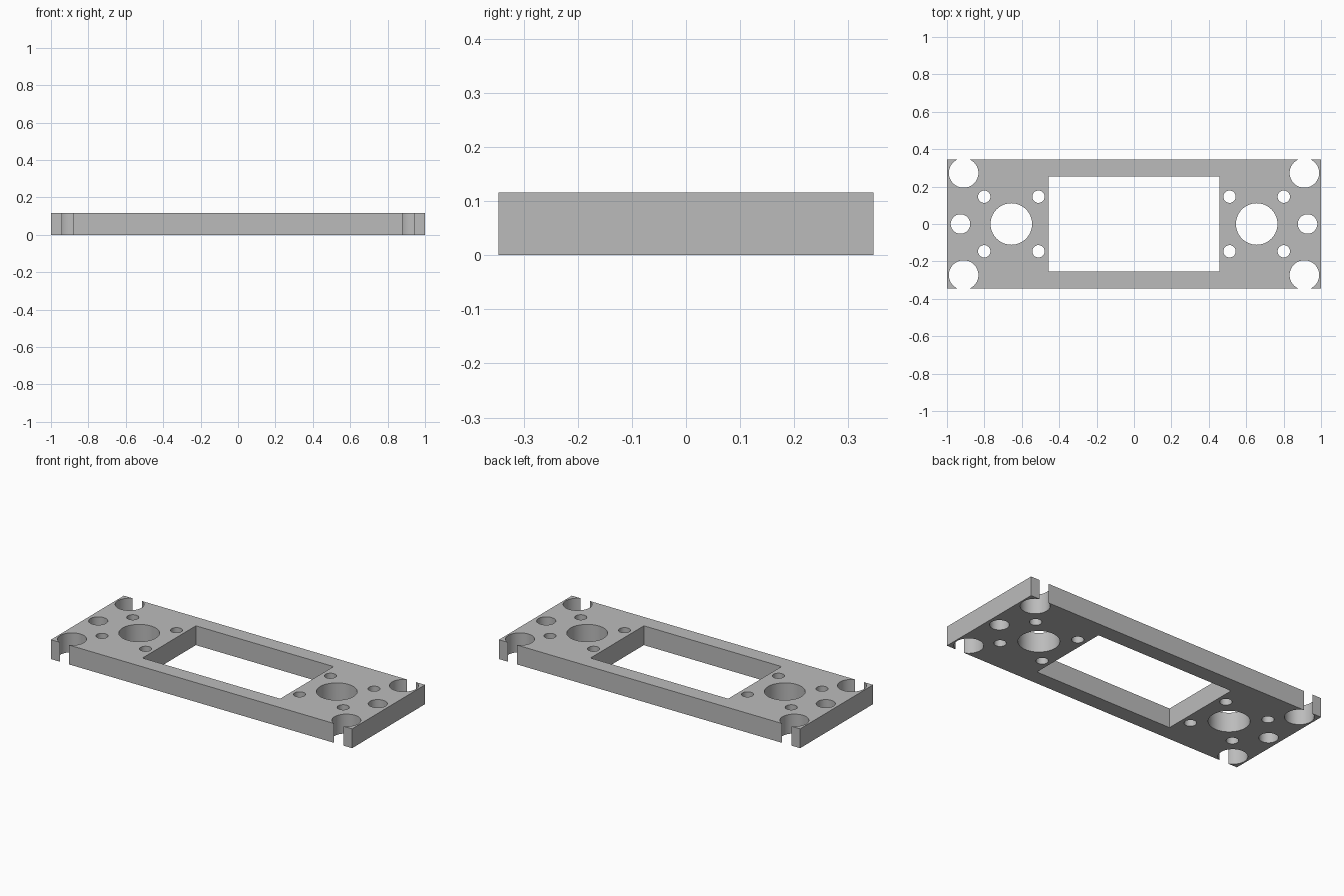
import bpy
import bmesh
from mathutils import Matrix

cube = bpy.data.objects.get("Cube")
if cube:
    bpy.data.objects.remove(cube)

LENGTH, WIDTH, THICK = 2.0, 0.692, 0.116

grey = bpy.data.materials.new("plain grey")
grey.use_nodes = True
colour = (0.5, 0.5, 0.5, 1)
grey.diffuse_color = colour
grey.node_tree.nodes["Principled BSDF"].inputs["Base Color"].default_value = colour


def add_box(bm, x, y, z):
    """Box centred on the plate's mid height."""
    place = Matrix.Translation((0, 0, THICK / 2)) @ Matrix.Diagonal((x, y, z, 1))
    bmesh.ops.create_cube(bm, size=1, matrix=place)


def add_hole(bm, x, y, radius):
    """Upright cylinder running right through the plate."""
    bmesh.ops.create_cone(bm, cap_ends=True, segments=64, radius1=radius,
                          radius2=radius, depth=THICK * 3,
                          matrix=Matrix.Translation((x, y, THICK / 2)))


def make_object(name, bm):
    mesh = bpy.data.meshes.new(name)
    bm.to_mesh(mesh)
    bm.free()
    mesh.materials.append(grey)
    obj = bpy.data.objects.new(name, mesh)
    bpy.context.collection.objects.link(obj)
    return obj


# Solid plate
bm = bmesh.new()
add_box(bm, LENGTH, WIDTH, THICK)
plate = make_object("mounting_plate", bm)

# Cutters: central window, then the same hole pattern at each end
bm = bmesh.new()
add_box(bm, 0.914, 0.506, THICK * 3)
for side in (-1, 1):
    add_hole(bm, side * 0.656, 0, 0.111)           # large bore
    add_hole(bm, side * 0.928, 0, 0.052)           # end hole
    for end in (-1, 1):
        add_hole(bm, side * 0.911, end * 0.273, 0.079)  # open corner hole
        for x in (0.511, 0.801):                   # screw holes
            add_hole(bm, side * x, end * 0.146, 0.033)
cutter = make_object("hole_cutter", bm)
cutter.hide_render = True

# Cut the plate and drop the cutter
cut = plate.modifiers.new("holes", "BOOLEAN")
cut.operation = "DIFFERENCE"
cut.solver = "EXACT"
cut.object = cutter
bpy.ops.object.select_all(action="DESELECT")
plate.select_set(True)
bpy.context.view_layer.objects.active = plate
bpy.ops.object.modifier_apply(modifier=cut.name)
bpy.data.objects.remove(cutter)

# Round hole walls, crisp rims
bpy.ops.object.shade_smooth_by_angle()
